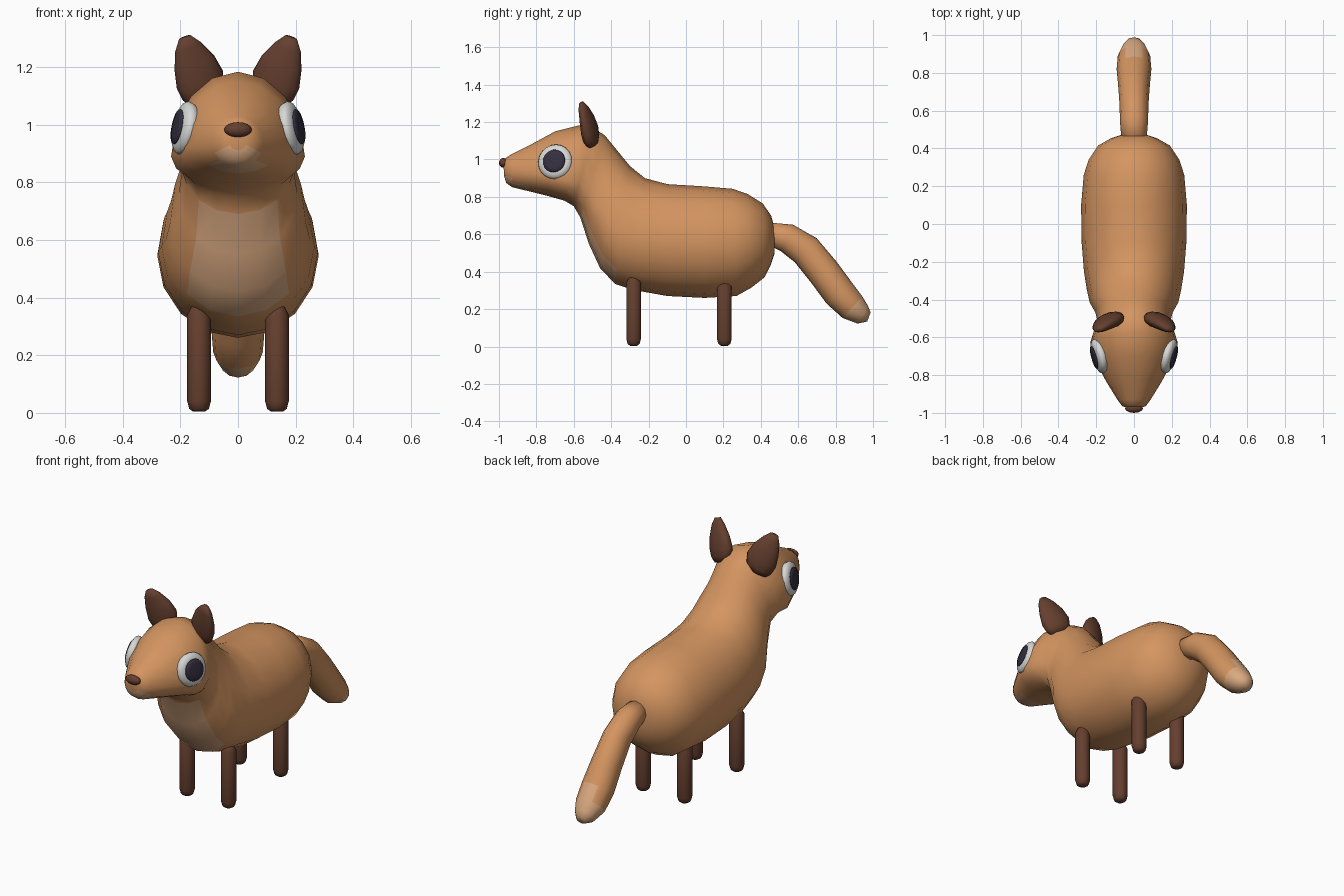
import bpy, bmesh, math
from mathutils import Vector

if "Cube" in bpy.data.objects:
    bpy.data.objects.remove(bpy.data.objects["Cube"])


def material(name, rgb):
    m = bpy.data.materials.new(name)
    m.diffuse_color = (*rgb, 1)
    m.use_nodes = True
    m.node_tree.nodes["Principled BSDF"].inputs["Base Color"].default_value = m.diffuse_color
    return m


TAN = material("tan fur", (0.66, 0.30, 0.118))
PALE = material("pale fur", (0.70, 0.40, 0.22))
BROWN = material("dark brown", (0.13, 0.05, 0.028))
WHITE = material("eye white", (0.68, 0.68, 0.66))
DARK = material("pupil dark", (0.035, 0.028, 0.05))


def finish(name, bm, mats, rule=None):
    bmesh.ops.recalc_face_normals(bm, faces=bm.faces)
    for f in bm.faces:
        f.smooth = True
        if rule and rule(f.calc_center_median(), f.normal):
            f.material_index = 1
    me = bpy.data.meshes.new(name)
    bm.to_mesh(me)
    bm.free()
    for m in mats:
        me.materials.append(m)
    ob = bpy.data.objects.new(name, me)
    bpy.context.collection.objects.link(ob)
    return ob


def loft(name, rings, mats, sides=16, rule=None):
    """Each ring: centre, side vector, up vector, down vector."""
    bm = bmesh.new()
    loops = []
    for c, side, up, down in rings:
        loop = []
        for i in range(sides):
            a = 2 * math.pi * i / sides
            s = math.sin(a)
            loop.append(bm.verts.new(c + side * math.cos(a) + (up * s if s > 0 else down * -s)))
        loops.append(loop)
    for a, b in zip(loops, loops[1:]):
        for i in range(sides):
            j = (i + 1) % sides
            bm.faces.new((a[i], a[j], b[j], b[i]))
    # rounded ends: fan to a centre point
    for loop, ring in ((loops[0], rings[0]), (loops[-1], rings[-1])):
        mid = bm.verts.new(ring[0] + (ring[2] + ring[3]) / 2)
        for i in range(sides):
            bm.faces.new((loop[i], loop[(i + 1) % sides], mid))
    return finish(name, bm, mats, rule)


# body, neck and head: top y, top z, bottom y, bottom z, half width, height of widest point
profile = [
    (.472, .64, .474, .50, .065, .5), (.455, .70, .455, .44, .12, .5),
    (.41, .765, .42, .37, .19, .5), (.33, .815, .35, .315, .24, .5),
    (.25, .843, .27, .27, .266, .48), (.10, .856, .10, .26, .28, .48),
    (-.10, .868, -.10, .27, .277, .48), (-.22, .90, -.28, .302, .265, .46),
    (-.30, .965, -.38, .335, .25, .42), (-.345, 1.02, -.46, .42, .235, .40),
    (-.39, 1.075, -.52, .55, .205, .40), (-.435, 1.13, -.565, .69, .192, .38),
    (-.50, 1.17, -.60, .75, .212, .34), (-.57, 1.183, -.65, .78, .232, .27),
    (-.70, 1.15, -.75, .808, .20, .32), (-.82, 1.085, -.84, .83, .148, .38),
    (-.93, 1.03, -.93, .852, .088, .45), (-.968, 1.005, -.962, .875, .062, .5),
    (-.976, .97, -.972, .91, .03, .5),
]
rings = []
for ty, tz, by, bz, w, f in profile:
    top, bot = Vector((0, ty, tz)), Vector((0, by, bz))
    c = bot.lerp(top, f)
    rings.append((c, Vector((w, 0, 0)), top - c, bot - c))


def pale_body(c, n):
    chest = abs(c.x) < .14 and -.58 < c.y < -.33 and .33 < c.z < .73 and n.y < -.4
    chin = c.y < -.87 and c.z < .92 and abs(c.x) < .075
    return chest or chin


loft("body", rings, [TAN, PALE], 16, pale_body)

# tail: y, z, half thickness, half width
path = [(.43, .61, .055, .065), (.54, .58, .078, .074), (.64, .515, .087, .077),
        (.735, .40, .088, .084), (.82, .285, .088, .092), (.89, .21, .078, .086),
        (.945, .17, .055, .06), (.978, .158, .026, .03)]
rings = []
for i, (y, z, t, w) in enumerate(path):
    p, q = path[max(i - 1, 0)], path[min(i + 1, len(path) - 1)]
    d = Vector((0, q[0] - p[0], q[1] - p[1])).normalized()
    up = Vector((0, -d.z, d.y)) * t
    rings.append((Vector((0, y, z)), Vector((w, 0, 0)), up, -up))
loft("tail", rings, [TAN, PALE], 12, lambda c, n: c.y > .9 or (c.y > .84 and c.z < .16))

# legs with rounded feet
for sx, side in ((1, "right"), (-1, "left")):
    for y, end in ((-.28, "front"), (.205, "back")):
        rings = []
        for z, r in ((.004, .02), (.014, .034), (.04, .041), (.34, .041), (.38, .02)):
            v = Vector((0, r, 0))
            rings.append((Vector((sx * .135, y, z)), Vector((r, 0, 0)), v, -v))
        loft(f"{end}_{side}_leg", rings, [BROWN], 10)

# ears: leaf shapes leaning outward and forward
for sx, side in ((1, "right"), (-1, "left")):
    across = Vector((sx * .9, -.22, -.35)).normalized()
    thick = Vector((sx * .2, .95, .25)).normalized()
    rings = []
    for x, y, z, w, t in ((.118, -.50, 1.08, .05, .03), (.122, -.505, 1.11, .076, .04),
                          (.132, -.515, 1.155, .088, .043), (.152, -.53, 1.215, .075, .036),
                          (.174, -.548, 1.27, .048, .025), (.185, -.56, 1.302, .022, .013)):
        rings.append((Vector((sx * x, y, z)), across * w, thick * t, -thick * t))
    loft(f"{side}_ear", rings, [BROWN], 12)

# eyes: shallow domes with a dark disc
for sx, side in ((1, "right"), (-1, "left")):
    n = Vector((sx, -.28, .2)).normalized()
    u = n.cross(Vector((0, 0, 1))).normalized()
    v = u.cross(n)
    c = Vector((sx * .188, -.70, .988))

    def disc(name, levels, mat):
        loft(name, [(c + n * h, u * r, v * r, -v * r) for h, r in levels], [mat], 20)

    disc(f"{side}_eye", [(-.03, .085), (.0, .094), (.012, .088), (.022, .07), (.025, .04)], WHITE)
    disc(f"{side}_pupil", [(.0225, .062), (.028, .06), (.0305, .035)], DARK)

# nose
bm = bmesh.new()
bmesh.ops.create_uvsphere(bm, u_segments=12, v_segments=8, radius=1)
bmesh.ops.scale(bm, vec=(.048, .024, .026), verts=bm.verts)
bmesh.ops.translate(bm, vec=(0, -.976, .982), verts=bm.verts)
finish("nose", bm, [BROWN])
